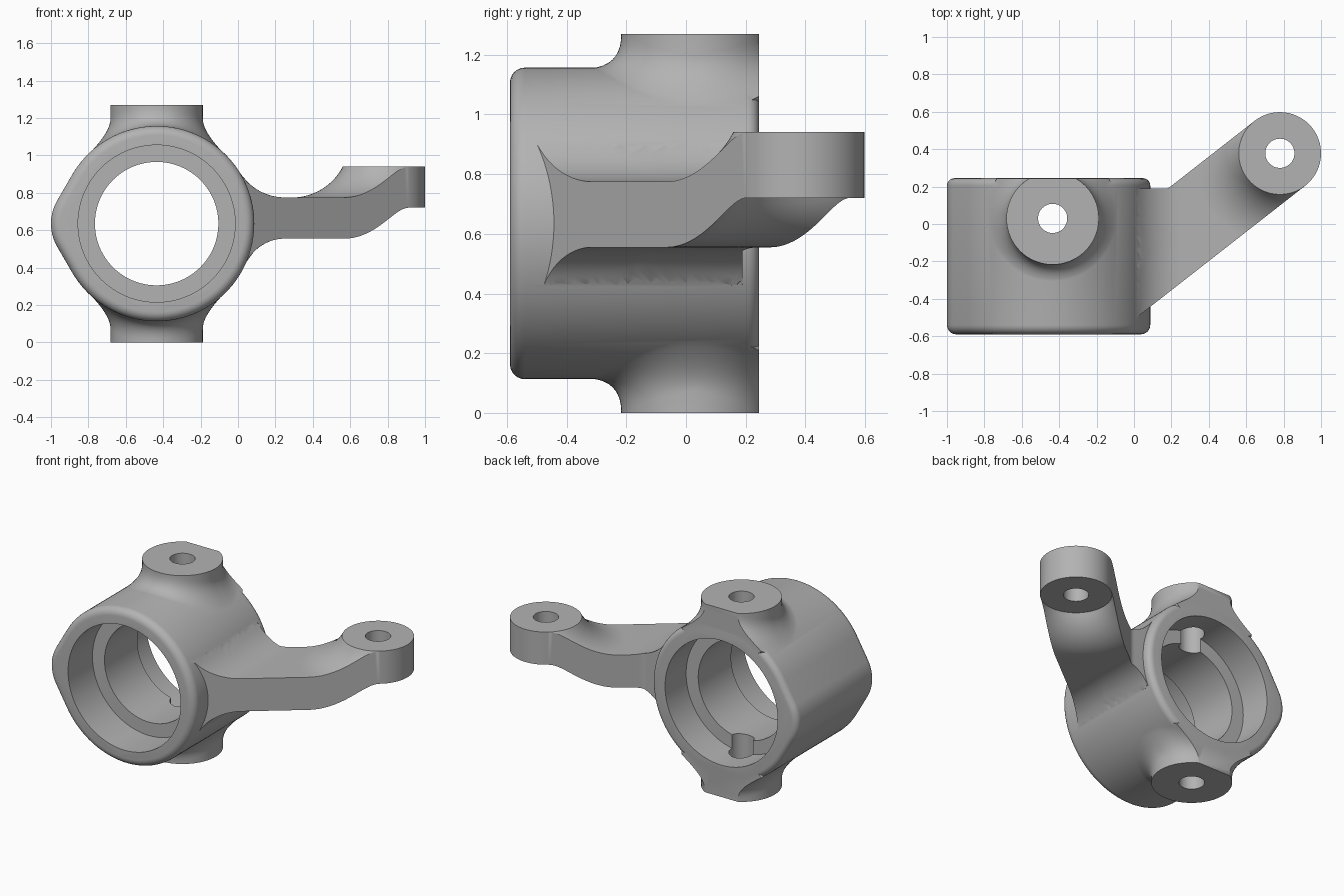
import bpy, bmesh
from math import sin, cos, pi, sqrt, radians
from mathutils import Vector, Matrix

cube = bpy.data.objects.get("Cube")
if cube:
    bpy.data.objects.remove(cube, do_unlink=True)

# One cast metal colour
metal = bpy.data.materials.new("cast_grey")
metal.use_nodes = True
GREY = (0.45, 0.45, 0.45, 1)
metal.diffuse_color = GREY
metal.node_tree.nodes["Principled BSDF"].inputs["Base Color"].default_value = GREY

CX, CZ, R = -0.435, 0.635, 0.522      # housing axis and radius
FRONT, BACK = -0.59, 0.245
PIN_Y, PIN_R = 0.03, 0.247            # pivot bosses
EYE, EYE_R, THICK = Vector((0.78, 0.378)), 0.22, 0.22   # arm eye
ALONG = Vector((cos(radians(38)), sin(radians(38))))
ACROSS = Vector((-ALONG.y, ALONG.x))


def finish(bm, name):
    bmesh.ops.recalc_face_normals(bm, faces=bm.faces)
    mesh = bpy.data.meshes.new(name)
    bm.to_mesh(mesh)
    bm.free()
    obj = bpy.data.objects.new(name, mesh)
    mesh.materials.append(metal)
    bpy.context.collection.objects.link(obj)
    return obj


def loft(bm, loops):
    """Skin closed loops of points and cap both ends."""
    rings = [[bm.verts.new(p) for p in loop] for loop in loops]
    n = len(rings[0])
    for a, b in zip(rings, rings[1:]):
        for i in range(n):
            j = (i + 1) % n
            bm.faces.new((a[i], a[j], b[j], b[i]))
    bm.faces.new(rings[0])
    bm.faces.new(rings[-1])


def combine(target, tool, operation):
    """Apply a boolean and discard the tool."""
    tool.hide_render = True
    mod = target.modifiers.new("combine", 'BOOLEAN')
    mod.operation, mod.solver, mod.object = operation, 'EXACT', tool
    bpy.context.view_layer.objects.active = target
    bpy.ops.object.modifier_apply(modifier=mod.name)
    bpy.data.objects.remove(tool, do_unlink=True)


def drill(target, start, end, radius, sides=96):
    start, end = Vector(start), Vector(end)
    axis = end - start
    bm = bmesh.new()
    turn = axis.to_track_quat('Z', 'Y').to_matrix().to_4x4()
    bmesh.ops.create_cone(bm, cap_ends=True, segments=sides, radius1=radius,
                          radius2=radius, depth=axis.length,
                          matrix=Matrix.Translation((start + end) / 2) @ turn)
    combine(target, finish(bm, "bore_cutter"), 'DIFFERENCE')


# Housing: round barrel with a blunt nose on one side and rounded rims
def outline(y, inset):
    points = []
    for i in range(101):
        a = radians(-150 + 3 * i)
        points.append((CX + (R - inset) * cos(a), y, CZ + (R - inset) * sin(a)))
    for i in range(21):
        a = radians(150 + 3 * i)
        points.append((CX - 0.32 + (0.245 - inset) * cos(a), y,
                       CZ + (0.245 - inset) * sin(a)))
    return points


def rim(edge, inward, radius):
    steps = [pi / 2 * k / 6 for k in range(7)]
    return [(edge + inward * radius * (1 - cos(a)), radius * (1 - sin(a))) for a in steps]


bm = bmesh.new()
loft(bm, [outline(y, i) for y, i in rim(FRONT, 1, 0.05) + rim(BACK, -1, 0.04)[::-1]])
knuckle = finish(bm, "knuckle_housing")


# Pivot bosses: round studs blended into the barrel, flat at the back
def boss(side, name):
    fillet, sides = 0.12, 96
    columns = []
    for k in range(sides):
        a = 2 * pi * k / sides
        far = PIN_R + fillet
        offset = far * cos(a)
        height = sqrt(R * R - offset * offset)
        bend = height + fillet * far * cos(a) ** 2 / height
        top = min(CZ, bend + fillet * (0.6 + 0.4 * abs(sin(a))))
        column = [(PIN_R, CZ)]
        for s in range(11):
            t = s / 10
            r = PIN_R + fillet * t * t
            z = (1 - t) ** 2 * (top - 0.002) + 2 * t * (1 - t) * bend + t * t * height
            column.append((r, z - 0.003 * t))
        column.append((0.2, 0.2))
        columns.append([(CX + r * cos(a), PIN_Y + r * sin(a), CZ + side * z)
                        for r, z in column])
    bm = bmesh.new()
    loft(bm, list(zip(*columns)))
    cut = bmesh.ops.bisect_plane(bm, geom=bm.verts[:] + bm.edges[:] + bm.faces[:],
                                 plane_co=(0, BACK - 0.0005, 0), plane_no=(0, 1, 0),
                                 clear_outer=True)
    edges = [e for e in cut["geom_cut"] if isinstance(e, bmesh.types.BMEdge)]
    bmesh.ops.holes_fill(bm, edges=edges, sides=0)
    return finish(bm, name)


combine(knuckle, boss(1, "upper_boss"), 'UNION')
combine(knuckle, boss(-1, "lower_boss"), 'UNION')


# Steering arm: flat bar rising to the eye and flaring into the barrel
def rise(distance):
    w = min(0.27, max(0, EYE_R + 0.27 - distance))
    return 0.303 - sqrt(0.303 ** 2 - w * w)


def flare(x, radius, limit):
    w = 0.25 - max(x, limit)
    return radius - sqrt(radius ** 2 - w * w) if w > 0 else 0


def arm():
    bm = bmesh.new()
    rows, cols, start = 72, 24, -1.15
    top, bottom = [], []
    for i in range(rows + 1):
        upper, lower = [], []
        for j in range(cols + 1):
            a = -pi / 2 + pi * j / cols
            s = start + (-EYE_R * cos(a) - start) * i / rows
            t = EYE_R * sin(a)
            wide = max(EYE_R, (0.19 - EYE.y - ALONG.y * s) / ACROSS.y)
            if t > 0:
                t *= wide / EYE_R
            p = EYE + ALONG * s + ACROSS * t
            lift = rise(sqrt(s * s + t * t))
            upper.append(bm.verts.new((p.x, p.y, 0.775 + lift + flare(p.x, 0.283, 0.012))))
            lower.append(bm.verts.new((p.x, p.y, 0.555 + lift - flare(p.x, 0.23, 0.043))))
        top.append(upper)
        bottom.append(lower)
    for i in range(rows):
        for j in range(cols):
            for g in (top, bottom):
                bm.faces.new((g[i][j], g[i + 1][j], g[i + 1][j + 1], g[i][j + 1]))
        for j in (0, cols):
            bm.faces.new((top[i][j], top[i + 1][j], bottom[i + 1][j], bottom[i][j]))
    # Round outer end of the eye
    ends = []
    for g, z in ((top, 0.775 + rise(0)), (bottom, 0.555 + rise(0))):
        arc = [g[-1][-1]]
        for k in range(1, 32):
            a = pi / 2 - pi * k / 32
            p = EYE + EYE_R * (ALONG * cos(a) + ACROSS * sin(a))
            arc.append(bm.verts.new((p.x, p.y, z)))
        arc.append(g[-1][0])
        bm.faces.new(g[-1][1:-1] + arc)
        ends.append(arc)
    for k in range(32):
        bm.faces.new((ends[0][k], ends[0][k + 1], ends[1][k + 1], ends[1][k]))
    bm.faces.new(top[0] + bottom[0][::-1])
    return finish(bm, "steering_arm")


combine(knuckle, arm(), 'UNION')

# Bearing seats, through bore, pivot hole and eye hole
drill(knuckle, (CX, -1, CZ), (CX, 1, CZ), 0.33)
drill(knuckle, (CX, -1, CZ), (CX, -0.33, CZ), 0.42)
drill(knuckle, (CX, 0.02, CZ), (CX, 1, CZ), 0.42)
drill(knuckle, (CX, PIN_Y, -1), (CX, PIN_Y, 2), 0.078, 48)
drill(knuckle, (EYE.x, EYE.y, 0.4), (EYE.x, EYE.y, 1.2), 0.078, 48)

# Smooth curved surfaces, crisp machined edges
bpy.ops.object.select_all(action='DESELECT')
knuckle.select_set(True)
bpy.context.view_layer.objects.active = knuckle
bpy.ops.object.shade_smooth_by_angle(angle=radians(30))
